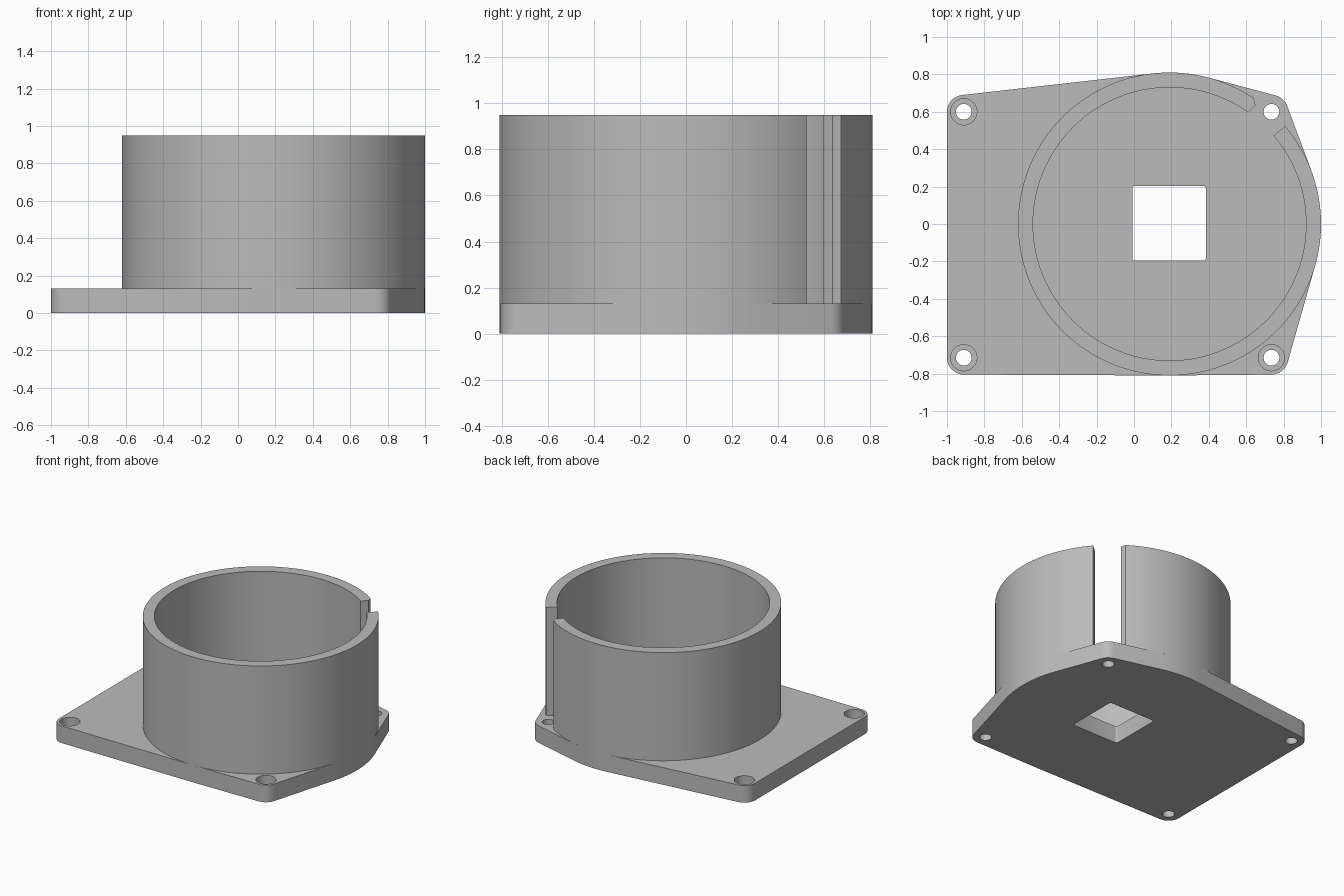
import bpy
import bmesh
from math import cos, sin, radians
from mathutils import Vector
from mathutils.geometry import convex_hull_2d

if "Cube" in bpy.data.objects:
    bpy.data.objects.remove(bpy.data.objects["Cube"], do_unlink=True)

grey = bpy.data.materials.new("plain grey")
grey.use_nodes = True
colour = (0.5, 0.5, 0.5, 1)
grey.diffuse_color = colour
grey.node_tree.nodes["Principled BSDF"].inputs["Base Color"].default_value = colour

RING = (0.19, 0.0)
OUTER, INNER = 0.81, 0.73
BASE_TOP, RING_TOP = 0.13, 0.95


def arc(centre, radius, start=0, end=360, steps=48):
    """Points along an arc; a full circle leaves out the repeated point."""
    count = steps if end - start == 360 else steps + 1
    angles = [radians(start + (end - start) * i / steps) for i in range(count)]
    return [Vector((centre[0] + radius * cos(a), centre[1] + radius * sin(a)))
            for a in angles]


def hull(points):
    return [points[i] for i in convex_hull_2d(points)]


def prism(name, outline, bottom, top):
    """Extrude a flat outline from bottom to top."""
    bm = bmesh.new()
    face = bm.faces.new([bm.verts.new((p.x, p.y, bottom)) for p in outline])
    result = bmesh.ops.extrude_face_region(bm, geom=[face])
    moved = [v for v in result["geom"] if isinstance(v, bmesh.types.BMVert)]
    bmesh.ops.translate(bm, verts=moved, vec=(0, 0, top - bottom))
    bmesh.ops.recalc_face_normals(bm, faces=bm.faces)
    mesh = bpy.data.meshes.new(name)
    bm.to_mesh(mesh)
    bm.free()
    mesh.materials.append(grey)
    obj = bpy.data.objects.new(name, mesh)
    bpy.context.collection.objects.link(obj)
    return obj


def activate(obj):
    bpy.ops.object.select_all(action="DESELECT")
    obj.select_set(True)
    bpy.context.view_layer.objects.active = obj


def cut(target, cutter):
    activate(target)
    mod = target.modifiers.new("cut", "BOOLEAN")
    mod.operation = "DIFFERENCE"
    mod.solver = "EXACT"
    mod.object = cutter
    bpy.ops.object.modifier_apply(modifier=mod.name)
    bpy.data.objects.remove(cutter, do_unlink=True)


# Base plate: four rounded corners wrapped together with the ring's circle
corners = [(x, y) for x in (-0.91, 0.735) for y in (-0.715, 0.6)]
points = arc(RING, OUTER, steps=144)
for corner in corners:
    points += arc(corner, 0.09)
base_plate = prism("base_plate", hull(points), 0, BASE_TOP)

# Screw holes, counterbored except at the corner beside the slot
for corner in corners:
    cut(base_plate, prism("screw_cutter", arc(corner, 0.042), -0.1, 0.3))
    if corner != corners[-1]:
        cut(base_plate, prism("bore_cutter", arc(corner, 0.07), 0.06, 0.3))

# Square opening with slightly rounded corners
points = []
for x in (0.005, 0.37):
    for y in (-0.182, 0.19):
        points += arc((x, y), 0.014, steps=16)
cut(base_plate, prism("opening_cutter", hull(points), -0.1, 0.3))

# Ring wall: open at the slot, one slot edge bent to a blunt point
outer_arc = arc(RING, OUTER, 56.2, 400.3, 138)
inner_arc = arc(RING, INNER, 54.7, 400.3, 138)
ring_wall = prism("ring_wall", outer_arc + inner_arc[::-1] + [Vector((0.65, 0.635))],
                  BASE_TOP, RING_TOP)

for obj in (base_plate, ring_wall):
    activate(obj)
    bpy.ops.object.shade_smooth_by_angle(angle=radians(25))
